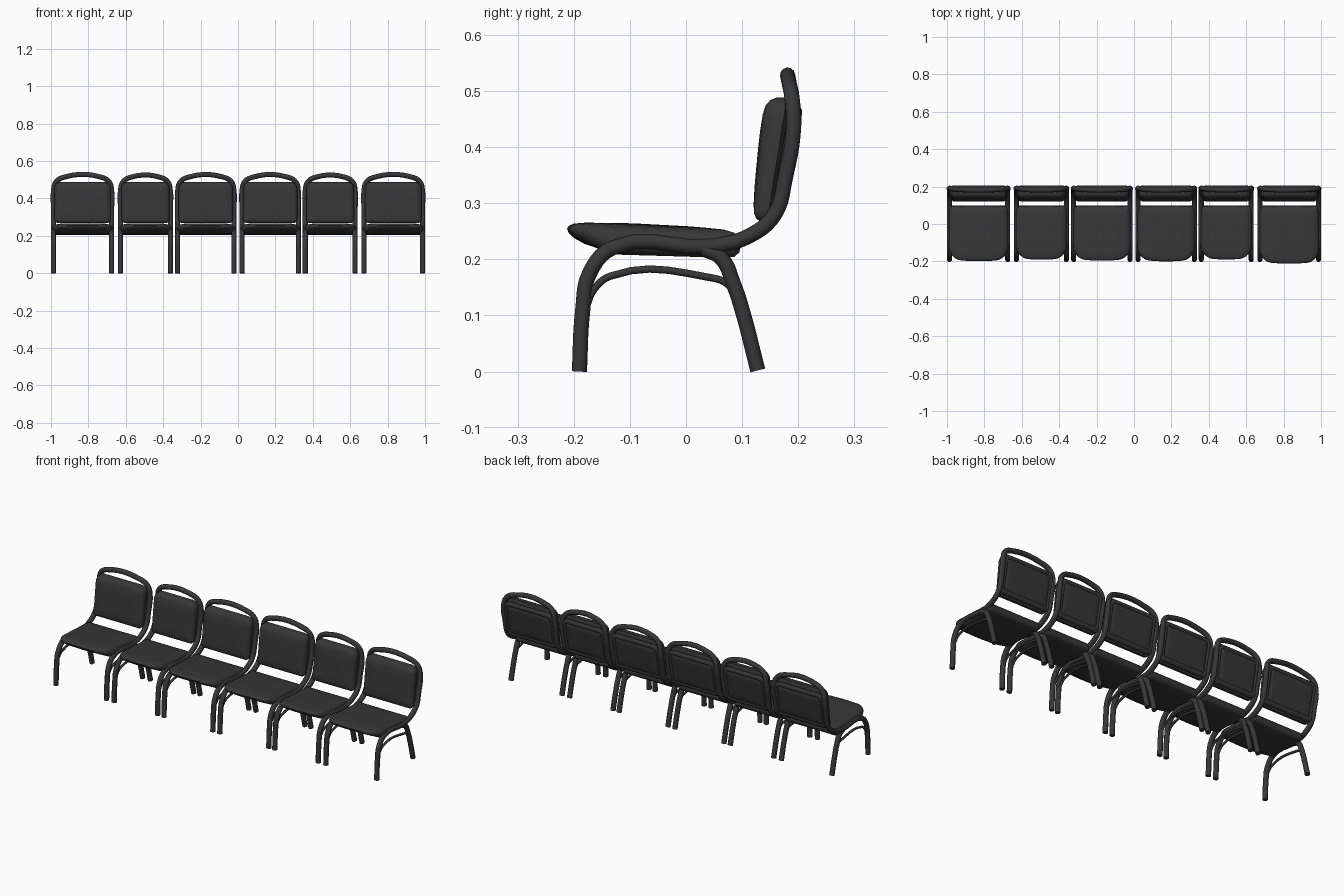
import bpy, bmesh, math

if "Cube" in bpy.data.objects:
    bpy.data.objects.remove(bpy.data.objects["Cube"])

dark = bpy.data.materials.new("charcoal")
dark.diffuse_color = (0.038, 0.038, 0.038, 1)
dark.use_nodes = True
dark.node_tree.nodes["Principled BSDF"].inputs["Base Color"].default_value = dark.diffuse_color
R = 0.0135  # main tube radius


def finish(ob):
    ob.data.materials.clear()
    ob.data.materials.append(dark)
    bpy.ops.object.select_all(action='DESELECT')
    ob.select_set(True)
    bpy.context.view_layer.objects.active = ob
    bpy.ops.object.shade_smooth_by_angle(angle=math.radians(50))


def tube(name, pts, r, bevel=4):
    """Smooth bent pipe through the given points."""
    cu = bpy.data.curves.new(name + "_path", 'CURVE')
    cu.dimensions = '3D'
    cu.bevel_depth = r
    cu.bevel_resolution = bevel
    cu.resolution_u = 5
    cu.use_fill_caps = True
    sp = cu.splines.new('BEZIER')
    sp.bezier_points.add(len(pts) - 1)
    for bp, p in zip(sp.bezier_points, pts):
        bp.co = p
        bp.handle_left_type = bp.handle_right_type = 'AUTO'
    tmp = bpy.data.objects.new(name + "_tmp", cu)
    bpy.context.collection.objects.link(tmp)
    dg = bpy.context.evaluated_depsgraph_get()
    me = bpy.data.meshes.new_from_object(tmp.evaluated_get(dg))
    bpy.data.objects.remove(tmp)
    ob = bpy.data.objects.new(name, me)
    bpy.context.collection.objects.link(ob)
    finish(ob)


def outline(hw, v0, v1, r0, r1, inset):
    """Rounded rectangle with points along its straight sides too."""
    arcs = []
    for sx, v, r, a in ((1, v0, r0, -90), (1, v1, r1, 0), (-1, v1, r1, 90), (-1, v0, r0, 180)):
        rr = max(r - inset, 0.004)
        cu = sx * (hw - inset - rr)
        cv = v + (inset + rr) * (1 if v == v0 else -1)
        arcs.append([(cu + rr * math.cos(math.radians(a + t * 15)),
                      cv + rr * math.sin(math.radians(a + t * 15))) for t in range(7)])
    out = []
    for i, arc in enumerate(arcs):
        out += arc
        (a, b), (c, d) = arc[-1], arcs[(i + 1) % 4][0]
        out += [(a + (c - a) * k / 8, b + (d - b) * k / 8) for k in range(1, 8)]
    return out


def pad(name, hw, v0, v1, r0, r1, rings, place):
    """Cushion lofted from inset outlines; rings are (inset, height 0..1)."""
    bm = bmesh.new()
    loops = [[bm.verts.new(place(u, v, h)) for u, v in outline(hw, v0, v1, r0, r1, ins)]
             for ins, h in rings]
    for a, b in zip(loops, loops[1:]):
        n = len(a)
        for i in range(n):
            bm.faces.new((a[i], a[(i + 1) % n], b[(i + 1) % n], b[i]))
    bm.faces.new(loops[0])
    bm.faces.new(loops[-1])
    bmesh.ops.recalc_face_normals(bm, faces=bm.faces)
    me = bpy.data.meshes.new(name)
    bm.to_mesh(me)
    bm.free()
    ob = bpy.data.objects.new(name, me)
    bpy.context.collection.objects.link(ob)
    finish(ob)


# Side path of the frame: (inward shift, y, z)
FRAME = [(0, -.19, 0), (0, -.184, .11), (0, -.172, .175), (0, -.13, .221), (0, .05, .224),
         (0, .115, .243), (0, .158, .28), (0, .177, .345), (0, .192, .44),
         (.013, .189, .487), (.055, .184, .513)]
SEAT_RINGS = [(.085, 0), (.03, 0), (.012, .04), (.003, .2), (0, .45), (.003, .7),
              (.012, .88), (.03, .97), (.06, 1), (.09, 1.02)]
FRONT_RINGS = [(.08, 1), (.01, 1), (0, .85), (0, .45), (.004, .25), (.014, .09), (.03, .02),
               (.06, -.02), (.09, -.03)]
PANEL_RINGS = [(.08, 0), (.008, 0), (0, .25), (0, .7), (.005, .92), (.012, 1), (.018, .98),
               (.021, .85), (.025, .95), (.045, 1), (.08, 1)]


def chair(n, x0, x1, front):
    cx, half = (x0 + x1) / 2, (x1 - x0) / 2
    hl = half - R

    # one bent tube: front legs, seat rails, back posts and top bar
    left = [(cx - hl + d, y, z) for d, y, z in FRAME]
    right = [(cx + hl - d, y, z) for d, y, z in reversed(FRAME)]
    tube(f"frame_{n}", left + right, R)

    for side, s in (("left", -1), ("right", 1)):
        x = cx + s * hl
        tube(f"{side}_back_leg_{n}", [(x, .03, .219), (x, .062, .203), (x, .085, .155),
                                      (x, .1, .11), (x, .128, .002)], R)
        tube(f"{side}_stretcher_{n}", [(x, -.178, .115), (x, -.165, .145), (x, -.135, .17),
                                       (x, .04, .168), (x, .075, .155), (x, .093, .12)], .0065, 2)

    # seat cushion, wedge shaped with a bulging front edge
    def seat(u, v, h):
        t = (v - front) / (.098 - front)
        bottom = .243 - .032 * min(1, t / .22) - .009 * t
        top = .268 - .015 * t
        y = v - .012 * max(0, 1 - (u / hl) ** 2) * (1 - t)
        return cx + u, y, bottom + (top - bottom) * h
    pad(f"seat_{n}", hl + .004, front, .098, .065, .015, SEAT_RINGS, seat)

    # backrest: front cushion and rear panel meeting at the posts
    def front_y(z): return .117 + .1 * (z - .27)
    def mid_y(z): return .15 + .17 * (z - .27)
    def rear_y(z): return .17 + .195 * (z - .27)

    def cushion(u, v, h):
        return cx + u, front_y(v) + (mid_y(v) - front_y(v)) * h, v

    def panel(u, v, h):
        return cx + u, mid_y(v) + (rear_y(v) - mid_y(v)) * h, v
    pad(f"back_cushion_{n}", half - .019, .268, .488, .02, .035, FRONT_RINGS, cushion)
    pad(f"back_panel_{n}", half - .017, .272, .472, .02, .035, PANEL_RINGS, panel)


CHAIRS = [(-1.0, -.662, -.187), (-.642, -.348, -.179), (-.336, -.008, -.184),
          (.008, .336, -.188), (.346, .64, -.178), (.66, 1.0, -.2)]
for i, (a, b, f) in enumerate(CHAIRS, 1):
    chair(i, a, b, f)
